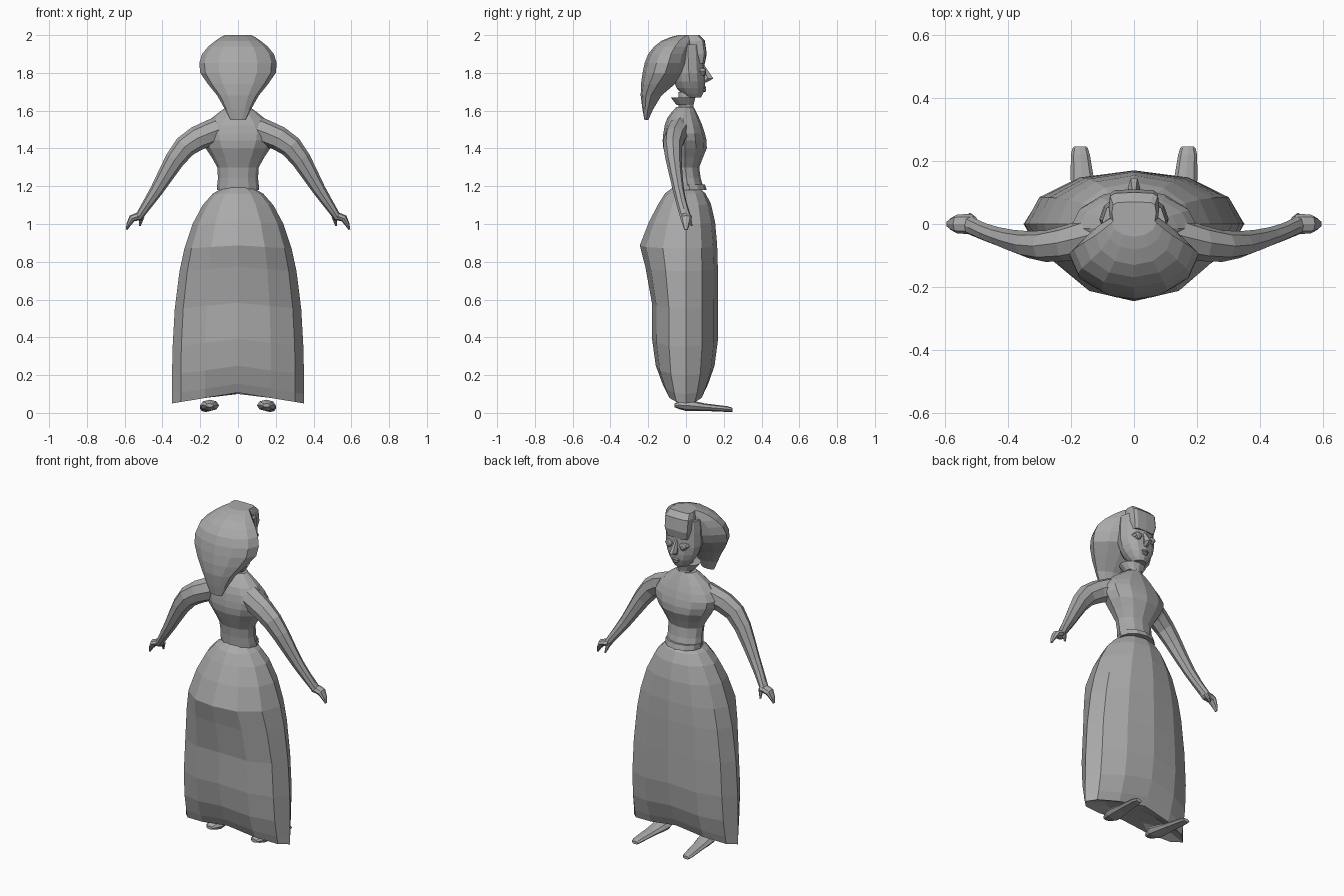
import bpy, bmesh, math
from mathutils import Vector

if "Cube" in bpy.data.objects:
    bpy.data.objects.remove(bpy.data.objects["Cube"])

grey = bpy.data.materials.new("plain_grey")
grey.use_nodes = True
grey.diffuse_color = (.4, .4, .4, 1)
shader = grey.node_tree.nodes["Principled BSDF"]
shader.inputs["Base Color"].default_value = grey.diffuse_color


def loft(name, rings, mirror=False):
    """Skin a list of point rings, close both ends, shade flat."""
    bm = bmesh.new()
    rows = [[bm.verts.new(point) for point in ring] for ring in rings]
    count = len(rows[0])
    for lower, upper in zip(rows, rows[1:]):
        for i in range(count):
            j = (i + 1) % count
            bm.faces.new((lower[i], lower[j], upper[j], upper[i]))
    bm.faces.new(rows[0])
    bm.faces.new(rows[-1])
    bmesh.ops.recalc_face_normals(bm, faces=bm.faces)
    mesh = bpy.data.meshes.new(name)
    bm.to_mesh(mesh)
    bm.free()
    mesh.materials.append(grey)
    obj = bpy.data.objects.new(name, mesh)
    bpy.context.collection.objects.link(obj)
    if mirror:
        obj.modifiers.new("Mirror", "MIRROR")


def smooth(keys, steps):
    """Pass a rounded path through the key sections."""
    keys = [Vector(key) for key in keys]
    result = []
    for i in range(len(keys) - 1):
        a, b = keys[i], keys[i + 1]
        before, after = keys[max(i - 1, 0)], keys[min(i + 2, len(keys) - 1)]
        for step in range(steps):
            t = step / steps
            ease = t * (1 - t) / 2
            bulge = (b - before) * (1 - t) - (after - a) * t
            blend = t * t * (3 - 2 * t)
            result.append(a.lerp(b, blend) + bulge * ease)
    return result + [keys[-1]]


def outline(sides, power=1):
    """Unit circle, or a rounded box when the power is below one."""
    def bend(value):
        return math.copysign(abs(value) ** power, value)
    angles = [math.tau * i / sides for i in range(sides)]
    return [(bend(math.cos(angle)), bend(math.sin(angle))) for angle in angles]


def stack(name, sections, steps=1, sides=12, power=1, taper=0):
    """Loft level sections: height, half width, back, front."""
    rings = []
    for z, width, back, front in smooth(sections, steps):
        middle, depth = (back + front) / 2, (front - back) / 2
        rings.append([(x * width * (1 - taper * max(y, 0)), middle + y * depth, z)
                      for x, y in outline(sides, power)])
    loft(name, rings)


def oval(centre, across, along, sides=8):
    centre, across, along = Vector(centre), Vector(across), Vector(along)
    return [centre + across * x + along * y for x, y in outline(sides)]


def limb(name, keys, steps=1):
    """Mirrored tube in the xz plane: position, thickness, depth."""
    path = smooth(keys, steps)
    rings = []
    for i, (x, y, z, thickness, depth) in enumerate(path):
        start, end = path[max(i - 1, 0)], path[min(i + 1, len(path) - 1)]
        normal = Vector((start[2] - end[2], 0, end[0] - start[0])).normalized()
        rings.append(oval((x, y, z), normal * thickness, (0, depth, 0)))
    loft(name, rings, True)


def mound(name, x, z, width, height, mirror=False):
    """Low bump on the face."""
    loft(name, [oval((x, y, z), (width * size, 0, 0), (0, 0, height * size))
                for y, size in ((.07, 1), (.1, .8), (.107, .4))], mirror)


# Full skirt: bustle behind, tucked underside and peaked hem
top, bustle, tuck = 1.21, .87, .35
skirt = [[(x * .2, y * .05, .1) for x, y in outline(12)]]
for z in (.05, .1, .2, tuck, .55, .75, bustle, 1, 1.1, 1.16, 1.2):
    rise = z / top
    width = tuck * (1 - rise ** 3) ** .45
    fullness = (1 - rise ** 8) ** .4 * (1 - .6 * max(1 - z / tuck, 0) ** 2)
    front = .17 * fullness
    back = .18 * fullness + .07 * math.exp(-((z - bustle) / .15) ** 2)
    peak = .06 * (1 - rise)
    skirt.append([(x * width, y * (front if y > 0 else back), z + peak * (1 - abs(x)))
                  for x, y in outline(12)])
loft("skirt", skirt)

# Belt, bodice, neck and flared collar
stack("belt", [(1.18, .11, -.07, .11), (1.21, .11, -.07, .1)])
stack("bodice", [
    (1.2, .11, -.07, .09), (1.3, .11, -.08, .07), (1.4, .17, -.12, .11),
    (1.48, .2, -.12, .1), (1.56, .14, -.1, .07), (1.62, .06, -.05, .04)], 2)
stack("neck", [(1.6, .04, -.04, .04), (1.7, .04, -.04, .04)])
stack("collar", [(1.63, .05, -.05, .04), (1.67, .08, -.08, .05)])

# Arms with curled hands
limb("arm", [
    (.1, -.03, 1.5, .07, .07), (.28, -.07, 1.41, .06, .05),
    (.43, -.04, 1.18, .035, .03), (.53, 0, 1.03, .02, .03)], 3)
limb("fingers", [
    (.51, 0, 1.04, .02, .03), (.56, 0, 1.03, .02, .03), (.59, 0, .97, .005, .01)], 2)
limb("thumb", [(.51, .01, 1.04, .015, .015), (.52, .03, .99, .005, .005)])

# Shoes from heel to toe
shoe = [(.15, -.06, .04, .02, .01), (.15, 0, .04, .05, .03), (.16, .1, .03, .04, .02),
        (.17, .22, .02, .03, .015), (.17, .245, .015, .02, .01)]
loft("shoe", [oval((x, y, z), (width, 0, 0), (0, 0, height))
              for x, y, z, width, height in smooth(shoe, 2)], True)

# Head and face
stack("head", [
    (1.67, .04, 0, .08), (1.72, .08, -.05, .1),
    (1.8, .11, -.07, .1), (1.95, .1, -.07, .09)], 2)
stack("nose", [(1.75, .01, .08, .11), (1.77, .02, .08, .15), (1.84, .01, .08, .1)], sides=6)
mound("eyelid", .047, 1.81, .03, .02, True)
mound("eye", .047, 1.8, .02, .02, True)
mound("upper_lip", 0, 1.722, .03, .01)
mound("lower_lip", 0, 1.708, .02, .01)

# Hair: swept-back mass tapering to a point, and a rolled fringe
stack("hair", [
    (1.55, .04, -.22, -.2), (1.68, .11, -.24, -.13), (1.8, .2, -.23, .01),
    (1.9, .19, -.2, .04), (1.97, .12, -.13, .06), (2, .07, -.04, .05)], 2, taper=.4)
stack("fringe", [
    (1.85, .07, 0, .1), (1.9, .08, 0, .11), (1.97, .08, 0, .1), (2, .07, 0, .07)], power=.4)
